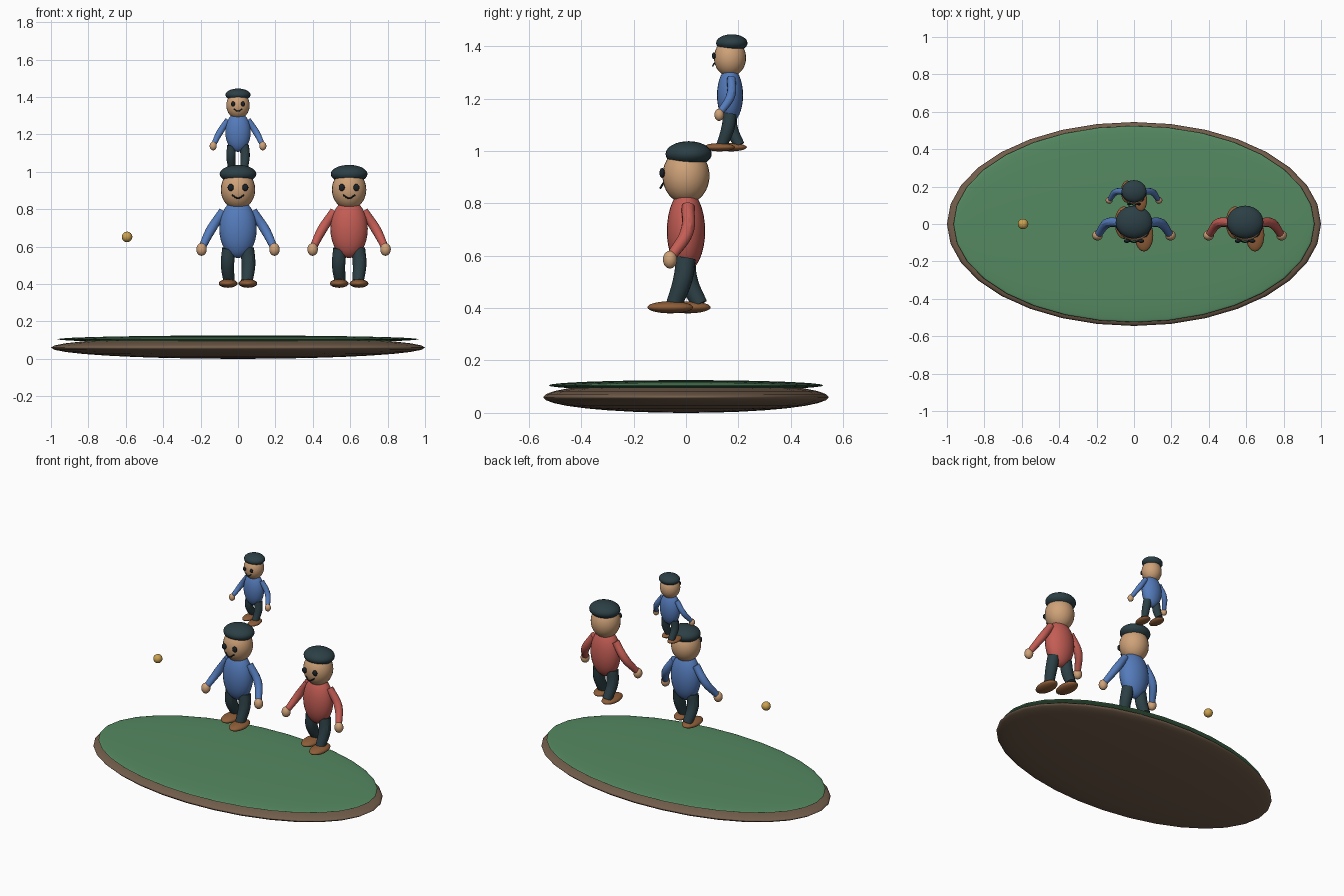
import bpy
from mathutils import Vector

if "Cube" in bpy.data.objects:
    bpy.data.objects.remove(bpy.data.objects["Cube"])


def mat(name, r, g, b):
    m = bpy.data.materials.new(name)
    m.diffuse_color = (r, g, b, 1)
    m.use_nodes = True
    m.node_tree.nodes["Principled BSDF"].inputs["Base Color"].default_value = m.diffuse_color
    return m


GREEN = mat("grass", 0.09, 0.25, 0.12)
BROWN = mat("earth", 0.17, 0.11, 0.07)
SKIN = mat("skin", 0.62, 0.36, 0.19)
DARK = mat("dark_cloth", 0.025, 0.05, 0.06)
BLUE = mat("blue_cloth", 0.09, 0.2, 0.5)
RED = mat("red_cloth", 0.55, 0.11, 0.09)
SHOE = mat("shoe_leather", 0.27, 0.11, 0.04)
INK = mat("ink", 0.01, 0.015, 0.02)
GOLD = mat("gold", 0.6, 0.36, 0.08)


def ball(name, loc, radii, material, seg=24, rings=16):
    bpy.ops.mesh.primitive_uv_sphere_add(segments=seg, ring_count=rings, radius=1, location=loc)
    ob = bpy.context.object
    ob.name = name
    ob.scale = radii
    ob.data.materials.append(material)
    bpy.ops.object.shade_smooth()
    return ob


def tube(name, pts, radii, material):
    # smooth tapered tube through a few points
    cu = bpy.data.curves.new(name, 'CURVE')
    cu.dimensions = '3D'
    cu.bevel_depth = 1
    cu.bevel_resolution = 4
    cu.resolution_u = 8
    cu.use_fill_caps = True
    sp = cu.splines.new('BEZIER')
    sp.bezier_points.add(len(pts) - 1)
    for bp, p, r in zip(sp.bezier_points, pts, radii):
        bp.co = p
        bp.radius = r
        bp.handle_left_type = bp.handle_right_type = 'AUTO'
    ob = bpy.data.objects.new(name, cu)
    bpy.context.collection.objects.link(ob)
    bpy.ops.object.select_all(action='DESELECT')
    ob.select_set(True)
    bpy.context.view_layer.objects.active = ob
    bpy.ops.object.convert(target='MESH')
    ob = bpy.context.object
    ob.name = name
    ob.data.materials.append(material)
    bpy.ops.object.shade_smooth_by_angle()


def figure(tag, origin, s, shirt):
    o = Vector(origin)

    def b(part, loc, radii, m):
        ball(f"{tag}_{part}", o + Vector(loc) * s, Vector(radii) * s, m)

    def t(part, pts, radii, m):
        tube(f"{tag}_{part}", [o + Vector(p) * s for p in pts], [r * s for r in radii], m)

    # torso, head, cap
    b("torso", (0, 0, 0.695), (0.1, 0.073, 0.156), shirt)
    b("head", (0, 0, 0.905), (0.092, 0.09, 0.106), SKIN)
    b("cap", (0, 0.01, 0.988), (0.098, 0.088, 0.049), DARK)
    # smile
    t("mouth", [(-0.032, -0.087, 0.876), (0, -0.097, 0.859), (0.032, -0.087, 0.876)],
      [0.004] * 3, INK)
    for side, k in (("left", -1), ("right", 1)):
        b(side + "_eye", (0.039 * k, -0.091, 0.916), (0.016, 0.01, 0.019), INK)
        # arm and hand
        t(side + "_arm", [(0.078 * k, 0.008, 0.79), (0.145 * k, 0.003, 0.69), (0.19 * k, -0.054, 0.6)],
          [0.024, 0.026, 0.02], shirt)
        b(side + "_hand", (0.195 * k, -0.061, 0.585), (0.028, 0.027, 0.034), SKIN)
        # striding leg and shoe, right foot forward
        knee, ankle, toe = (-0.012, -0.045, -0.06) if k > 0 else (0.008, 0.052, 0.007)
        t(side + "_leg", [(0.048 * k, 0, 0.59), (0.056 * k, knee, 0.51), (0.048 * k, ankle, 0.415)],
          [0.038, 0.037, 0.031], DARK)
        b(side + "_shoe", (0.053 * k, toe, 0.403), (0.05, 0.087, 0.023), SHOE)


# oval ground plate
ball("earth_base", (0, 0, 0.06), (1.0, 0.545, 0.06), BROWN, 32, 16)
ball("grass_top", (0, 0, 0.105), (0.965, 0.525, 0.02), GREEN, 32, 16)

# floating figures and ball
figure("blue_figure", (0, 0, 0), 1, BLUE)
figure("red_figure", (0.594, 0, 0), 1, RED)
figure("small_figure", (0, 0.168, 0.74), 0.68, BLUE)
ball("gold_ball", (-0.593, 0, 0.652), (0.028, 0.028, 0.028), GOLD)
